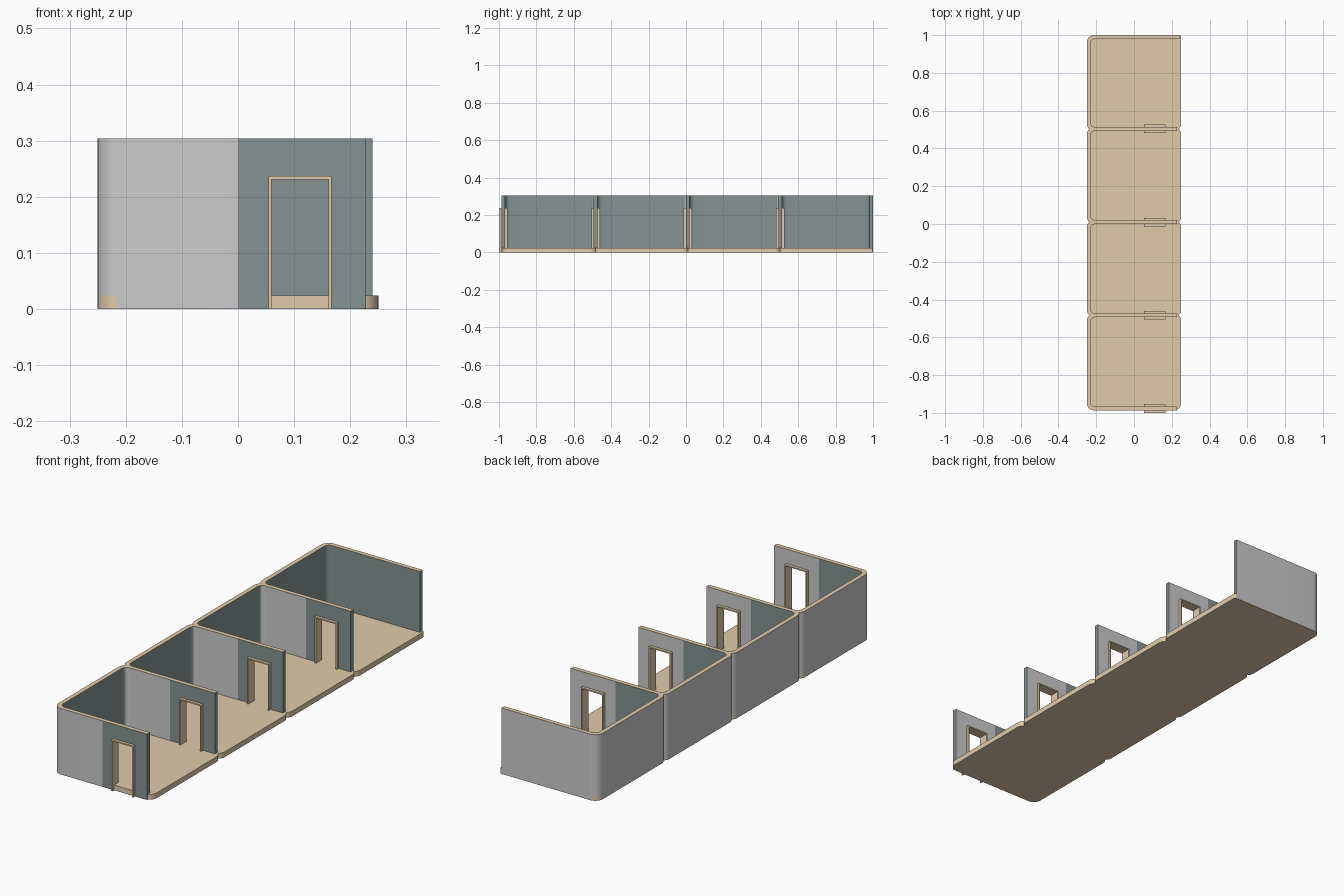
import bpy, bmesh, math

if "Cube" in bpy.data.objects:
    bpy.data.objects.remove(bpy.data.objects["Cube"])

N, P, T, R, RI = 4, 0.4935, 0.02, 0.04, 0.025   # rooms, pitch, wall thickness, corner radii
Y0, Y1, L = -0.987, 1.0, -0.25
WALL_END, BACK_END, H = 0.228, 0.24, 0.304
PHI = math.degrees(math.asin((R - T / 2) / R))   # where neighbouring corner arcs meet


def material(name, rgb):
    m = bpy.data.materials.new(name)
    m.diffuse_color = (*rgb, 1)
    m.use_nodes = True
    m.node_tree.nodes["Principled BSDF"].inputs["Base Color"].default_value = m.diffuse_color
    return m


GREY = material("outer_grey", (0.8, 0.8, 0.8))
TEAL = material("inner_teal", (0.24, 0.29, 0.29))
TAN = material("tan", (0.75, 0.60, 0.41))


def arc(cx, cy, r, a0, a1, n=8):
    pts = []
    for i in range(n + 1):
        a = math.radians(a0 + (a1 - a0) * i / n)
        pts.append((cx + r * math.cos(a), cy + r * math.sin(a)))
    return pts


def side(last_r):
    """Scalloped left outline of the row of rooms, front to back."""
    pts = []
    for i in range(N):
        y0 = Y0 + i * P
        first, last = i == 0, i == N - 1
        a = arc(L + R, y0 + R, R, 270 if first else 180 + PHI, 180)
        pts += a if first else a[1:]
        r, y1 = (last_r, Y1) if last else (R, y0 + P + T)
        pts += arc(L + r, y1 - r, r, 180, 90 if last else 180 - PHI)
    return pts


def extrude(name, pts, z0, z1, mats, pick=None):
    bm = bmesh.new()
    face = bm.faces.new([bm.verts.new((x, y, z0)) for x, y in pts])
    new = bmesh.ops.extrude_face_region(bm, geom=[face])["geom"]
    for v in new:
        if isinstance(v, bmesh.types.BMVert):
            v.co.z = z1
    bmesh.ops.recalc_face_normals(bm, faces=bm.faces)
    for f in bm.faces:
        f.normal_update()
        f.material_index = pick(f) if pick else 0
    me = bpy.data.meshes.new(name)
    bm.to_mesh(me)
    bm.free()
    for m in mats:
        me.materials.append(m)
    me.shade_smooth()
    me.set_sharp_from_angle(angle=math.radians(30))
    ob = bpy.data.objects.new(name, me)
    bpy.context.collection.objects.link(ob)
    return ob


# Floor: scalloped on both long sides
inset = 0.0006
left = [(max(x, L + inset), min(max(y, Y0 + inset), Y1 - inset)) for x, y in side(R)]
right = [(-x, min(y, Y1 - inset)) for x, y in side(0.01)]
extrude("floor", left + right[::-1], 0, 0.024, [TAN])

# Walls: one comb-shaped outline, closed on the left and back, open on the right
comb = [(WALL_END, Y0), (0, Y0)] + side(R) + [(0, Y1), (BACK_END, Y1), (BACK_END, Y1 - T)]
for i in reversed(range(N)):
    front = Y0 + i * P + T
    back = Y1 - T if i == N - 1 else Y0 + (i + 1) * P
    if i < N - 1:
        comb += [(WALL_END, back)]
    cx = L + T + RI
    comb += [(0, back)] + arc(cx, back - RI, RI, 90, 180)
    comb += arc(cx, front + RI, RI, 180, 270) + [(0, front), (WALL_END, front)]


def wall_colour(f):
    n, c = f.normal, f.calc_center_median()
    if abs(n.z) > 0.5:
        return 2
    if c.y > Y1 - T - RI and c.x > L + T:          # back wall
        return 0 if n.y > 0.5 else 1
    if n.x > 0.7:                                  # inside of long wall, wall ends
        return 1
    if n.y < -0.7:                                 # front of cross walls
        return 1 if c.x > 0 else 0
    if n.y > 0.7 and c.x > L + T:                  # rear of cross walls
        return 0 if c.x > 0 else 1
    return 1 if n.x > 0 else 0


walls = extrude("walls", comb, inset, H, [GREY, TEAL, TAN], wall_colour)

# Doorways: cutter and frame for every cross wall
X0, X1, ZT, W, D = 0.054, 0.167, 0.237, 0.006, 0.023
cut = bmesh.new()
for i in range(N):
    yc = Y0 + i * P + T / 2
    box = bmesh.ops.create_cube(cut, size=1)["verts"]
    for v in box:
        v.co = ((X0 + X1) / 2 + v.co.x * (X1 - X0 - W), yc + v.co.y * 0.06,
                ZT - W / 2 - 0.15 + v.co.z * 0.3)
    profile = [(X0, 0), (X0, ZT), (X1, ZT), (X1, 0), (X1 - W, 0),
               (X1 - W, ZT - W), (X0 + W, ZT - W), (X0 + W, 0)]
    frame = extrude(f"door_frame_{i + 1}", profile, -D, D, [TAN])
    frame.rotation_euler.x = math.pi / 2
    frame.location.y = yc
me = bpy.data.meshes.new("doorway_cutter")
cut.to_mesh(me)
cut.free()
cutter = bpy.data.objects.new("doorway_cutter", me)
bpy.context.collection.objects.link(cutter)
cutter.hide_render = True
cutter.display_type = 'WIRE'
mod = walls.modifiers.new("doorways", 'BOOLEAN')
mod.operation = 'DIFFERENCE'
mod.solver = 'EXACT'
mod.object = cutter
